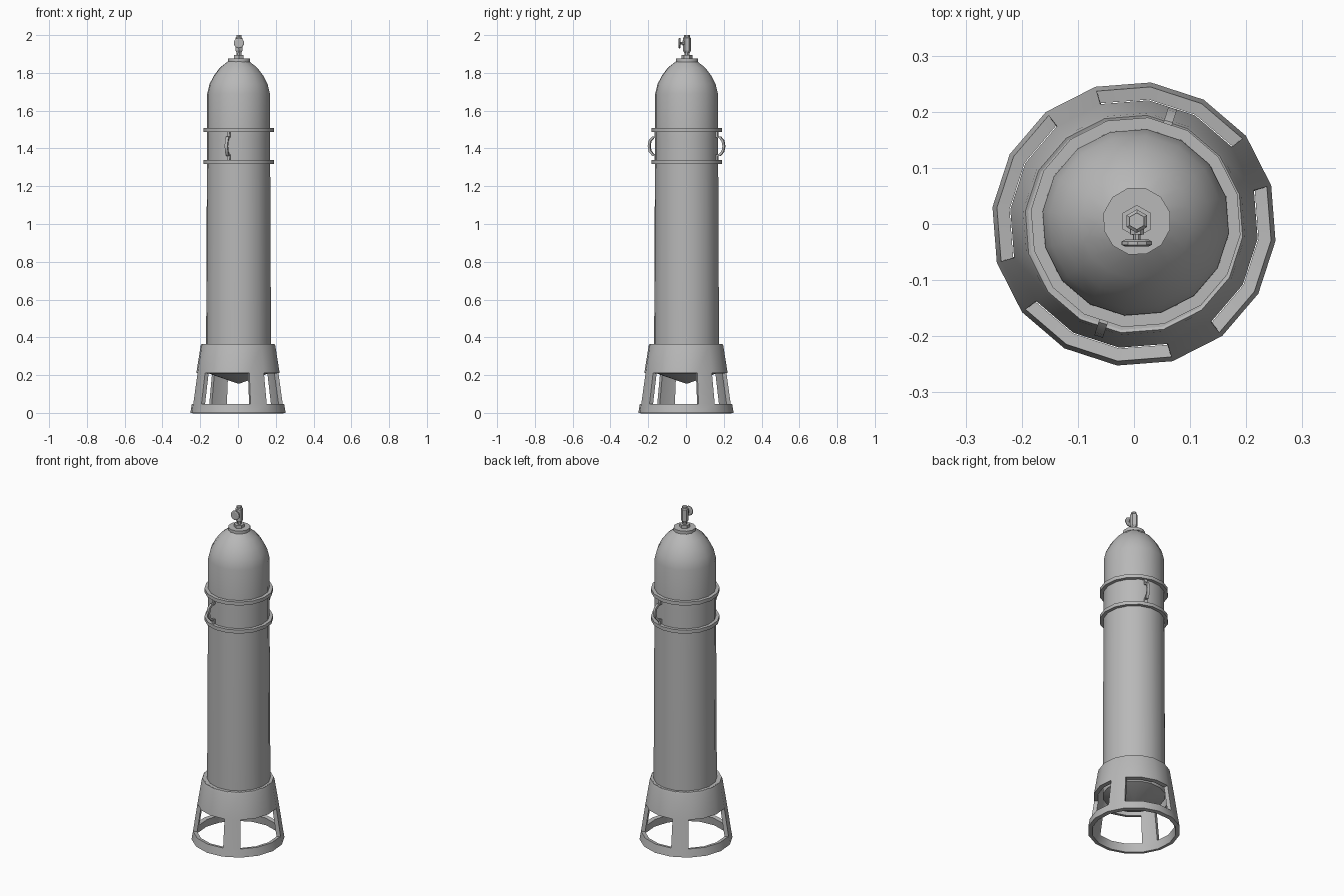
import bpy, bmesh, math
from mathutils import Matrix, Vector

cube = bpy.data.objects.get("Cube")
if cube:
    bpy.data.objects.remove(cube, do_unlink=True)

SIDES = 16
TURN = math.radians(15.7)        # rotation of all the 16-sided parts
AXIS = (0.003, 0.003)            # tank axis

grey = bpy.data.materials.new("plain grey")
grey.use_nodes = True
grey.diffuse_color = (0.48, 0.48, 0.48, 1)
grey.node_tree.nodes["Principled BSDF"].inputs["Base Color"].default_value = (0.48, 0.48, 0.48, 1)


def finish(name, bm, smooth=True, thickness=0):
    """Turn a bmesh into a shaded, coloured object."""
    mesh = bpy.data.meshes.new(name)
    bm.to_mesh(mesh)
    bm.free()
    obj = bpy.data.objects.new(name, mesh)
    bpy.context.collection.objects.link(obj)
    mesh.materials.append(grey)
    bpy.ops.object.select_all(action='DESELECT')
    obj.select_set(True)
    bpy.context.view_layer.objects.active = obj
    if thickness:
        mod = obj.modifiers.new("wall", 'SOLIDIFY')
        mod.thickness = thickness
        mod.offset = -1
        bpy.ops.object.modifier_apply(modifier=mod.name)
    if smooth:
        bpy.ops.object.shade_smooth_by_angle(angle=math.radians(32))
    return obj


def lathe(name, profile, sides=SIDES, turn=TURN, centre=AXIS, closed=False,
          keep=None, smooth=True, thickness=0, matrix=None):
    """Spin (radius, height) points; keep(row, column) chooses the faces."""
    bm = bmesh.new()
    rows = []
    for r, z in profile:
        rows.append([bm.verts.new((centre[0] + r * math.cos(turn + math.tau * k / sides),
                                   centre[1] + r * math.sin(turn + math.tau * k / sides), z))
                     for k in range(sides)])
    count = len(rows) if closed else len(rows) - 1
    for i in range(count):
        low, high = rows[i], rows[(i + 1) % len(rows)]
        for k in range(sides):
            if keep is None or keep(i, k):
                n = (k + 1) % sides
                bm.faces.new((low[k], low[n], high[n], high[k]))
    if not closed and keep is None:
        bm.faces.new(list(reversed(rows[0])))
        bm.faces.new(rows[-1])
    bmesh.ops.remove_doubles(bm, verts=bm.verts, dist=1e-5)
    if matrix:
        bm.transform(matrix)
    bmesh.ops.recalc_face_normals(bm, faces=bm.faces)
    return finish(name, bm, smooth, thickness)


# Flared base skirt with four openings, three segments wide
skirt_profile = [(0.254, 0), (0.246, 0.048), (0.222, 0.212), (0.199, 0.355), (0.195, 0.365)]
lathe("base_skirt", skirt_profile, centre=(0, 0), thickness=0.023,
      keep=lambda row, col: row != 1 or col % 4 == 0)

# Collar closing the skirt against the tank
lathe("skirt_collar", [(0.165, 0.345), (0.19, 0.345), (0.19, 0.364), (0.165, 0.364)],
      centre=(0, 0), closed=True)

# Tank with a conical underside and a domed top
lathe("tank", [(0.004, 0.155), (0.172, 0.213), (0.173, 0.36), (0.168, 1.45), (0.167, 1.69),
               (0.155, 1.74), (0.132, 1.785), (0.099, 1.828), (0.055, 1.862)])

# Two clamp bands
for name, z in (("lower_band", 1.318), ("upper_band", 1.487)):
    lathe(name, [(0.164, z), (0.188, z), (0.188, z + 0.021), (0.164, z + 0.021)], closed=True)

# Two bowed handles between the bands
handle_path = [(0.170, 1.335), (0.170, 1.364), (0.186, 1.366), (0.203, 1.385), (0.208, 1.412),
               (0.203, 1.440), (0.186, 1.459), (0.170, 1.461), (0.170, 1.490)]


def handle(name, degrees):
    bm = bmesh.new()
    rings = []
    points = [Vector(p) for p in handle_path]
    for i, p in enumerate(points):
        d = (points[min(i + 1, len(points) - 1)] - points[max(i - 1, 0)]).normalized()
        out = Vector((d.y, -d.x)) * 0.006
        a, b = p + out, p - out
        rings.append([bm.verts.new((q.x, w, q.y))
                      for q, w in ((a, -0.008), (a, 0.008), (b, 0.008), (b, -0.008))])
    for low, high in zip(rings, rings[1:]):
        for k in range(4):
            n = (k + 1) % 4
            bm.faces.new((low[k], low[n], high[n], high[k]))
    bm.faces.new(rings[0])
    bm.faces.new(rings[-1])
    bm.transform(Matrix.Translation((*AXIS, 0)) @ Matrix.Rotation(math.radians(degrees), 4, 'Z'))
    bmesh.ops.recalc_face_normals(bm, faces=bm.faces)
    finish(name, bm)


handle("back_handle", 72)
handle("front_handle", 252)

# Cap, collar and valve stem
VALVE = (0.005, 0.005)
lathe("top_cap", [(0.061, 1.858), (0.061, 1.876)], sides=12, centre=VALVE)
lathe("valve_collar", [(0.029, 1.874), (0.029, 1.894)], sides=6, turn=math.pi / 2,
      centre=VALVE, smooth=False)
lathe("valve_stem", [(0.014, 1.89), (0.014, 1.93)], sides=8, centre=VALVE)
lathe("valve_body", [(0.014, 1.905), (0.021, 1.918), (0.021, 1.985), (0.015, 1.99), (0.015, 2.0)],
      sides=6, turn=math.pi / 2, centre=VALVE, smooth=False)

# Side spindle and hand knob, pointing forwards
forward = Matrix.Translation((VALVE[0], VALVE[1], 1.958)) @ Matrix.Rotation(math.pi / 2, 4, 'X')
lathe("valve_spindle", [(0.013, 0.012), (0.013, 0.024), (0.007, 0.024), (0.007, 0.038)],
      sides=8, centre=(0, 0), matrix=forward)
lathe("valve_knob", [(0.022, 0.033), (0.028, 0.036), (0.028, 0.042), (0.022, 0.045)],
      sides=10, centre=(0, 0), matrix=forward, smooth=False)
